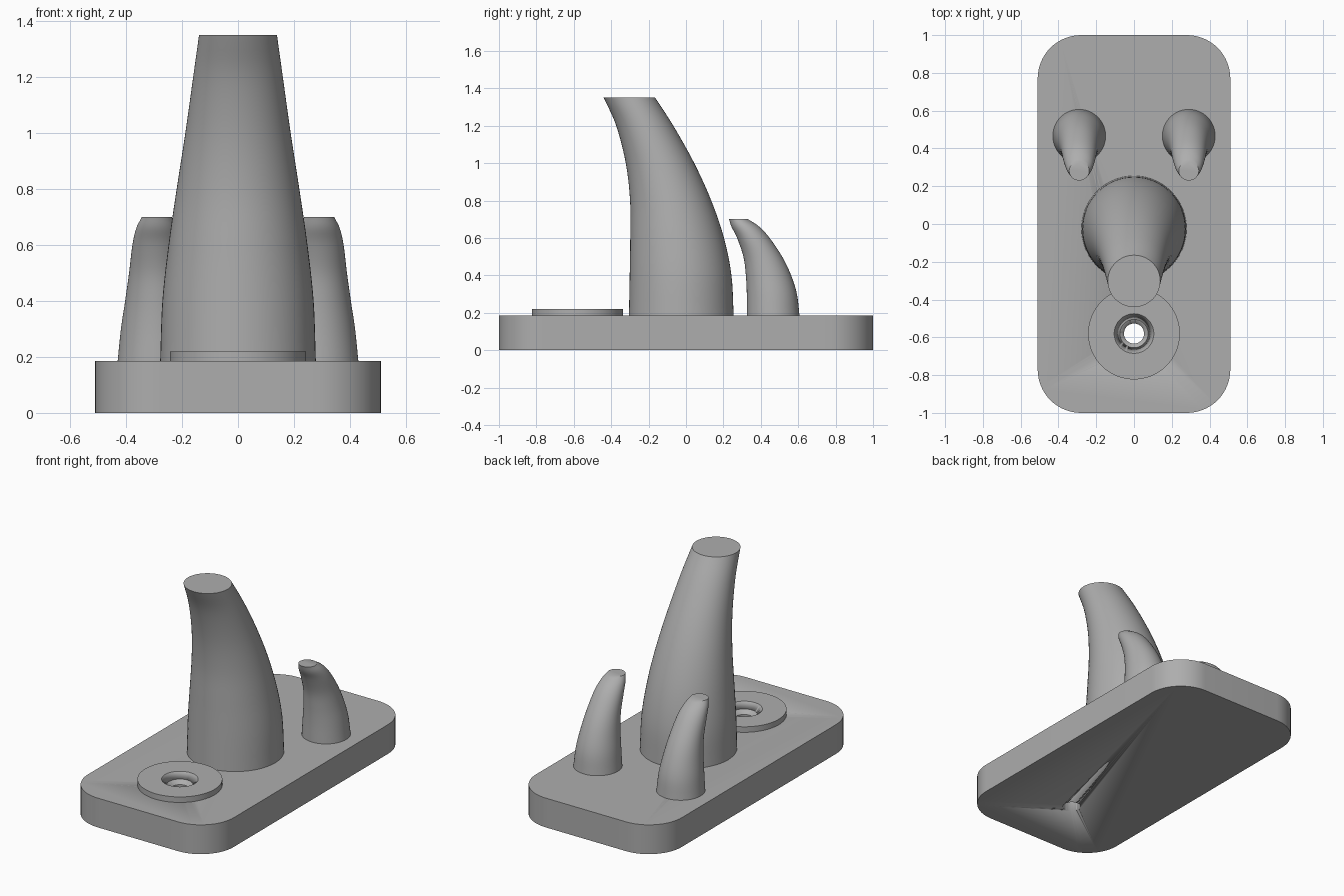
import bpy, bmesh, math

if "Cube" in bpy.data.objects:
    bpy.data.objects.remove(bpy.data.objects["Cube"])

grey = bpy.data.materials.new("plain grey")
grey.diffuse_color = (0.42, 0.42, 0.42, 1)
grey.use_nodes = True
grey.node_tree.nodes["Principled BSDF"].inputs["Base Color"].default_value = grey.diffuse_color

BASE_TOP = 0.185
HOLE_Y = -0.58


def loft(name, rings, angle=35):
    """Skin a stack of equal-length point loops, capped at both ends."""
    bm = bmesh.new()
    loops = [[bm.verts.new(p) for p in ring] for ring in rings]
    n = len(loops[0])
    for a, b in zip(loops, loops[1:]):
        for i in range(n):
            j = (i + 1) % n
            bm.faces.new((a[i], a[j], b[j], b[i]))
    bm.faces.new(loops[0][::-1])
    bm.faces.new(loops[-1])
    bmesh.ops.recalc_face_normals(bm, faces=bm.faces)
    mesh = bpy.data.meshes.new(name)
    bm.to_mesh(mesh)
    bm.free()
    mesh.materials.append(grey)
    obj = bpy.data.objects.new(name, mesh)
    bpy.context.collection.objects.link(obj)
    bpy.ops.object.select_all(action='DESELECT')
    obj.select_set(True)
    bpy.context.view_layer.objects.active = obj
    bpy.ops.object.shade_smooth_by_angle(angle=math.radians(angle))
    return obj


def ellipse(x, y, z, rx, ry, n=64):
    return [(x + rx * math.cos(2 * math.pi * i / n),
             y + ry * math.sin(2 * math.pi * i / n), z) for i in range(n)]


def rounded_rect(hx, hy, r, z, n=16):
    pts = []
    for k, (sx, sy) in enumerate([(1, 1), (-1, 1), (-1, -1), (1, -1)]):
        for i in range(n + 1):
            a = math.pi / 2 * (k + i / n)
            pts.append((sx * (hx - r) + r * math.cos(a),
                        sy * (hy - r) + r * math.sin(a), z))
    return pts


def smooth_stations(st, steps=5):
    """Catmull-Rom interpolation through the horn stations."""
    ext = [[2 * a - b for a, b in zip(st[0], st[1])]] + list(st)
    ext.append([2 * a - b for a, b in zip(st[-1], st[-2])])
    out = []
    for p0, p1, p2, p3 in zip(ext, ext[1:], ext[2:], ext[3:]):
        for s in range(steps):
            t = s / steps
            out.append([0.5 * (2 * b + (c - a) * t + (2 * a - 5 * b + 4 * c - d) * t * t
                               + (3 * b - a - 3 * c + d) * t ** 3)
                        for a, b, c, d in zip(p0, p1, p2, p3)])
    return out + [list(st[-1])]


def horn(name, x, stations):
    # each station: height, front y, back y, half width
    return loft(name, [ellipse(x, (f + b) / 2, z, w, (b - f) / 2)
                       for z, f, b, w in smooth_stations(stations)], 40)


# Base plate and raised ring around the screw hole
base = loft("base_plate", [rounded_rect(0.51, 1.0, 0.23, z) for z in (0, BASE_TOP)])
ring = loft("screw_ring", [ellipse(0, HOLE_Y, z, 0.243, 0.243) for z in (BASE_TOP, 0.22)])

# Countersunk hole cutter
cutter = loft("hole_cutter", [ellipse(0, HOLE_Y, z, r, r) for z, r in
                              ((-0.1, 0.053), (0.16, 0.053), (0.22, 0.105), (0.3, 0.105))])
cutter.hide_render = True
cutter.hide_set(True)
for obj in (base, ring):
    mod = obj.modifiers.new("screw hole", 'BOOLEAN')
    mod.operation = 'DIFFERENCE'
    mod.solver = 'EXACT'
    mod.object = cutter

# Large curved horn
horn("main_horn", 0, [
    (0.183, -0.305, 0.255, 0.278), (0.4, -0.301, 0.243, 0.27),
    (0.6, -0.298, 0.203, 0.248), (0.8, -0.299, 0.135, 0.219),
    (1.0, -0.322, 0.044, 0.188), (1.2, -0.373, -0.068, 0.16),
    (1.35, -0.44, -0.165, 0.139)])

# Pair of small horns
for side, x in (("left", -0.29), ("right", 0.29)):
    horn(side + "_small_horn", x, [
        (0.183, 0.325, 0.607, 0.14), (0.3, 0.325, 0.593, 0.128),
        (0.4, 0.32, 0.562, 0.113), (0.5, 0.307, 0.514, 0.099),
        (0.6, 0.273, 0.447, 0.087), (0.66, 0.243, 0.392, 0.073),
        (0.70, 0.23, 0.332, 0.053)])
